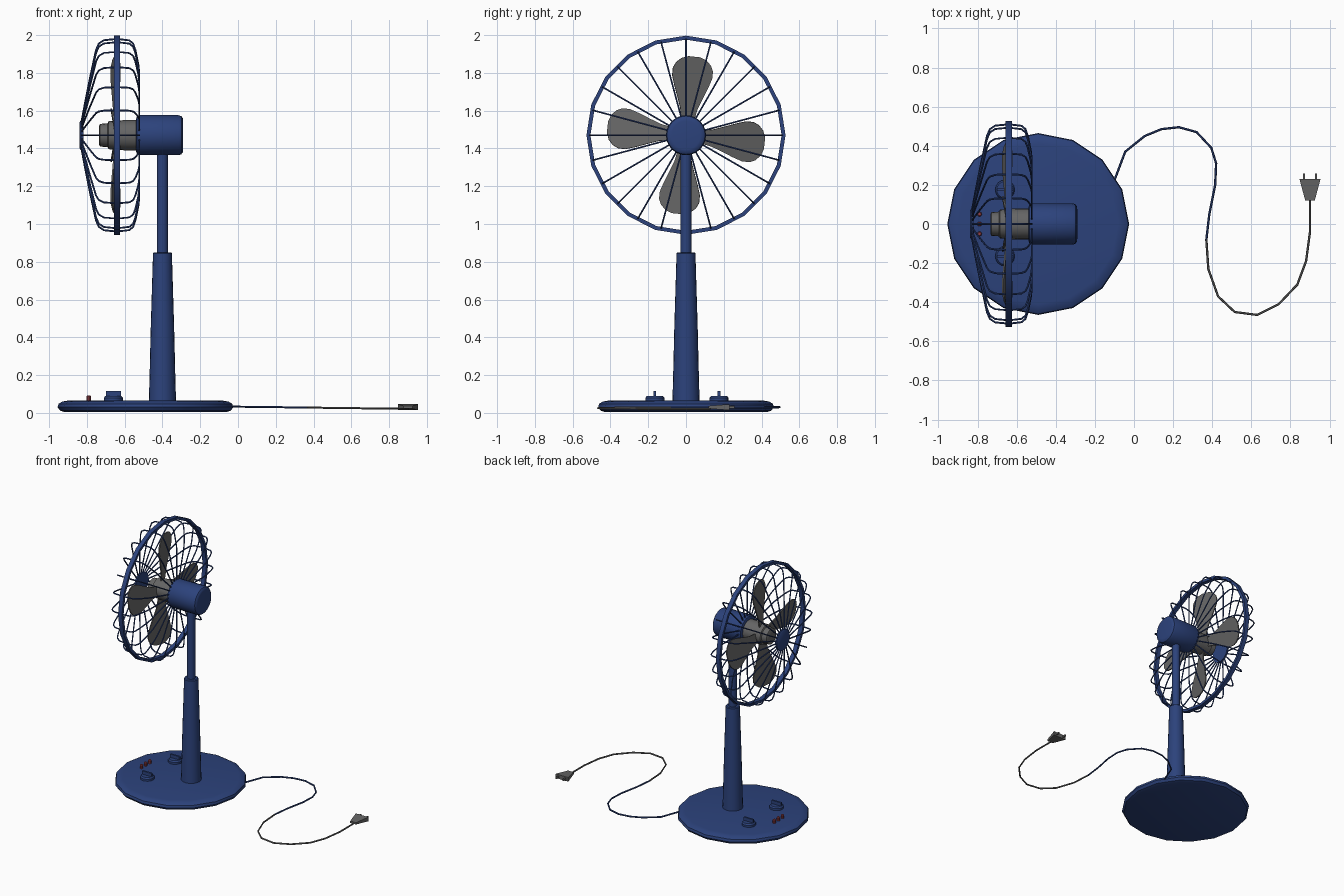
import bpy, bmesh
from math import sin, cos, pi, radians
from mathutils import Matrix, Vector

if "Cube" in bpy.data.objects:
    bpy.data.objects.remove(bpy.data.objects["Cube"])


def material(name, rgb):
    m = bpy.data.materials.new(name)
    m.diffuse_color = (*rgb, 1)
    m.use_nodes = True
    m.node_tree.nodes["Principled BSDF"].inputs["Base Color"].default_value = m.diffuse_color
    return m


BLUE = material("blue_paint", (0.025, 0.055, 0.2))
GREY = material("dark_grey_plastic", (0.13, 0.13, 0.13))
RED = material("button_red", (0.3, 0.05, 0.06))
FAN_Z = 1.47


def finish(name, bm, mat):
    bmesh.ops.recalc_face_normals(bm, faces=bm.faces)
    me = bpy.data.meshes.new(name)
    bm.to_mesh(me)
    bm.free()
    me.materials.append(mat)
    ob = bpy.data.objects.new(name, me)
    bpy.context.collection.objects.link(ob)
    return ob


def lathe(name, profile, segs, loc, mat, along_x=False, closed=False):
    """Spin (radius, height) points round z, or round x when along_x."""
    bm = bmesh.new()
    rings = [[bm.verts.new((r * cos(2 * pi * i / segs), r * sin(2 * pi * i / segs), h))
              for i in range(segs)] for r, h in profile]
    pairs = list(zip(rings, rings[1:]))
    if closed:
        pairs.append((rings[-1], rings[0]))
    else:
        bm.faces.new(rings[0])
        bm.faces.new(rings[-1])
    for a, b in pairs:
        for i in range(segs):
            j = (i + 1) % segs
            bm.faces.new((a[i], a[j], b[j], b[i]))
    turn = Matrix.Rotation(pi / 2, 4, 'Y') if along_x else Matrix()
    bm.transform(Matrix.Translation(loc) @ turn)
    return finish(name, bm, mat)


def box(name, loc, size, mat, taper=1.0):
    """Box whose -y end is narrowed by taper."""
    bm = bmesh.new()
    bmesh.ops.create_cube(bm, size=1)
    for v in bm.verts:
        t = taper if v.co.y < 0 else 1
        v.co = Vector((v.co.x * size[0] * t, v.co.y * size[1], v.co.z * size[2] * t)) + Vector(loc)
    return finish(name, bm, mat)


def wires(name, paths, radius, mat, smooth_steps=0):
    cu = bpy.data.curves.new(name, 'CURVE')
    cu.dimensions = '3D'
    cu.bevel_depth = radius
    cu.bevel_resolution = 1
    cu.use_fill_caps = True
    for pts in paths:
        sp = cu.splines.new('POLY')
        sp.points.add(len(pts) - 1)
        for p, co in zip(sp.points, pts):
            p.co = (*co, 1)
    cu.materials.append(mat)
    ob = bpy.data.objects.new(name, cu)
    bpy.context.collection.objects.link(ob)
    return ob


# Base and telescopic pole
lathe("base", [(0.43, 0.005), (0.452, 0.012), (0.465, 0.03), (0.46, 0.048), (0.44, 0.06), (0.41, 0.065)],
      16, (-0.49, 0, 0), BLUE)
lathe("lower_pole", [(0.072, 0.06), (0.068, 0.2), (0.062, 0.45), (0.05, 0.845), (0.044, 0.85)],
      20, (-0.4, 0, 0), BLUE)
lathe("upper_pole", [(0.029, 0.84), (0.029, 1.4)], 16, (-0.4, 0, 0), BLUE)

# Control knobs and buttons
for side, y in (("left", -0.165), ("right", 0.175)):
    lathe(side + "_knob", [(0.05, 0.06), (0.05, 0.08), (0.042, 0.09)], 16, (-0.66, y, 0), BLUE)
    box(side + "_knob_grip", (-0.66, y, 0.1), (0.08, 0.014, 0.03), BLUE)
for i in range(3):
    lathe(f"button_{i + 1}", [(0.012, 0.06), (0.012, 0.088), (0.008, 0.093)], 10,
          (-0.79, (i - 1) * 0.05, 0), RED)

# Motor housing
lathe("motor_housing", [(0.085, -0.54), (0.1, -0.535), (0.106, -0.52), (0.106, -0.315),
                        (0.101, -0.3), (0.09, -0.292), (0.076, -0.29)],
      24, (0, 0, FAN_Z), BLUE, True)

# Blade hub
lathe("blade_hub", [(0.05, -0.735), (0.06, -0.73), (0.063, -0.69), (0.074, -0.685), (0.08, -0.6), (0.08, -0.53)],
      20, (0, 0, FAN_Z), GREY, True)

# Four pitched blades
OUTLINE = [(0.06, 0.03), (0.14, 0.045), (0.2, 0.067), (0.26, 0.09), (0.31, 0.106),
           (0.35, 0.106), (0.38, 0.092), (0.405, 0.065), (0.418, 0.03)]
for k in range(4):
    a = radians(90 * k - 6)
    bm = bmesh.new()
    rows = []
    for r, w in OUTLINE:
        rows.append([bm.verts.new((-0.648 + 0.22 * v, r * cos(a) - v * sin(a),
                                   FAN_Z + r * sin(a) + v * cos(a))) for v in (-w, 0, w)])
    for p, q in zip(rows, rows[1:]):
        for i in range(2):
            bm.faces.new((p[i], p[i + 1], q[i + 1], q[i]))
    blade = finish(f"blade_{k + 1}", bm, GREY)
    mod = blade.modifiers.new("thickness", 'SOLIDIFY')
    mod.thickness = 0.008
    mod.offset = 0

# Guard: outer band, front badge disc and 24 wires
lathe("guard_band", [(0.506, -0.657), (0.527, -0.657), (0.527, -0.624), (0.506, -0.624)],
      20, (0, 0, FAN_Z), BLUE, True, closed=True)
lathe("guard_front_disc", [(0.07, -0.838), (0.08, -0.832), (0.08, -0.818)], 24, (0, 0, FAN_Z), BLUE, True)
WIRE = [(-0.825, 0.06), (-0.825, 0.09), (-0.81, 0.17), (-0.782, 0.31), (-0.752, 0.45), (-0.737, 0.485),
        (-0.71, 0.503), (-0.64, 0.51), (-0.575, 0.502), (-0.555, 0.485), (-0.543, 0.45),
        (-0.527, 0.37), (-0.523, 0.33), (-0.523, 0.1)]
wires("guard_wires", [[(x, r * cos(2 * pi * k / 24), FAN_Z + r * sin(2 * pi * k / 24)) for x, r in WIRE]
                      for k in range(24)], 0.005, BLUE)

# Power cord lying on the floor, blue by the base and grey by the plug
CORD = [(-0.11, 0.2), (-0.09, 0.25), (-0.045, 0.37), (0.055, 0.45), (0.14, 0.485), (0.23, 0.495), (0.32, 0.47),
        (0.395, 0.39), (0.42, 0.31), (0.415, 0.2), (0.385, 0.05), (0.37, -0.08), (0.38, -0.23),
        (0.43, -0.37), (0.515, -0.45), (0.63, -0.465), (0.74, -0.41), (0.835, -0.31),
        (0.88, -0.19), (0.9, -0.04), (0.9, 0.13)]
cord = [(x, y, 0.033 - 0.013 * max(x, 0)) for x, y in CORD]
wires("cord_base_half", [cord[:12]], 0.006, BLUE)
wires("cord_plug_half", [cord[11:]], 0.006, GREY)

# Plug with two prongs
box("plug_body", (0.9, 0.175, 0.03), (0.108, 0.11, 0.032), GREY, taper=0.45)
for side, x in (("left", 0.87), ("right", 0.93)):
    box(side + "_prong", (x, 0.24, 0.03), (0.01, 0.034, 0.014), GREY)

# Make wires into meshes and smooth rounded surfaces
bpy.ops.object.select_all(action='SELECT')
bpy.context.view_layer.objects.active = bpy.data.objects["base"]
bpy.ops.object.convert(target='MESH')
bpy.ops.object.shade_smooth_by_angle(angle=radians(35))
